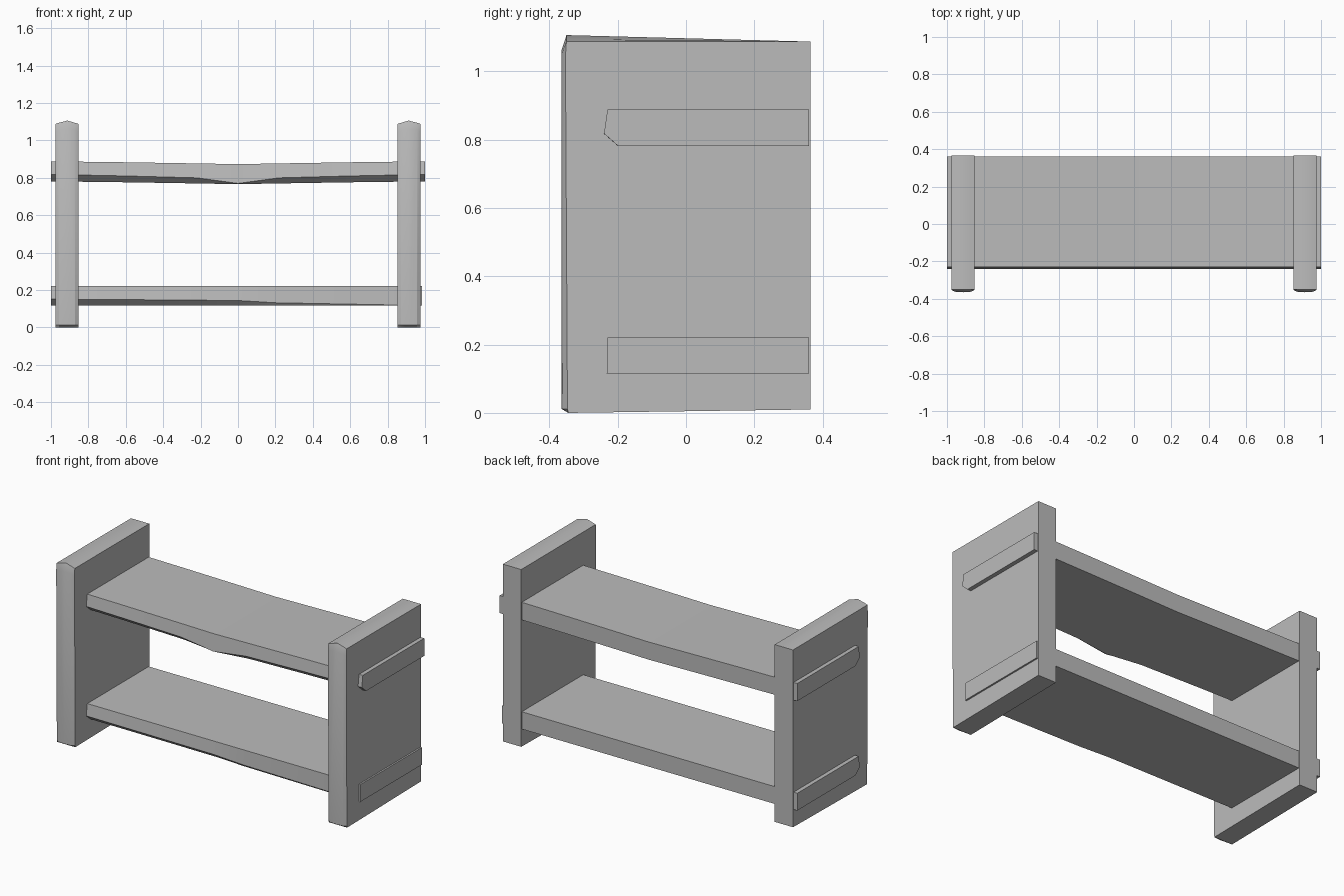
import bpy
import bmesh
from math import radians

cube = bpy.data.objects.get("Cube")
if cube:
    bpy.data.objects.remove(cube, do_unlink=True)

# One plain material for the whole piece
grey = bpy.data.materials.new("plain_grey")
grey.use_nodes = True
colour = (0.5, 0.5, 0.5, 1)
grey.diffuse_color = colour
grey.node_tree.nodes["Principled BSDF"].inputs["Base Color"].default_value = colour


def loft(name, sections):
    """Skin (x, ring of (y, z)) cross-sections into a closed board."""
    bm = bmesh.new()
    rings = [[bm.verts.new((x, y, z)) for y, z in ring] for x, ring in sections]
    for a, b in zip(rings, rings[1:]):
        for i in range(len(a)):
            j = (i + 1) % len(a)
            bm.faces.new((a[i], a[j], b[j], b[i]))
    bm.faces.new(rings[0])
    bm.faces.new(rings[-1])
    bmesh.ops.recalc_face_normals(bm, faces=bm.faces)
    mesh = bpy.data.meshes.new(name)
    bm.to_mesh(mesh)
    bm.free()
    mesh.materials.append(grey)
    obj = bpy.data.objects.new(name, mesh)
    bpy.context.collection.objects.link(obj)
    bpy.ops.object.select_all(action="DESELECT")
    obj.select_set(True)
    bpy.context.view_layer.objects.active = obj
    bpy.ops.object.shade_smooth_by_angle(angle=radians(25))


def panel_ring(front_bottom, front_top, shoulder, crest):
    return [(0.365, 0.01), (-0.345, 0.0), (front_bottom, 0.012),
            (front_top, shoulder), (-0.35, crest), (0.365, 1.087)]


# Upright end panels: worn front edges and a low crest along the top
def end_panel(name, side):
    edge = panel_ring(-0.347, -0.353, 1.045, 1.088)
    worn = panel_ring(-0.362, -0.362, 1.055, 1.094)
    crest = panel_ring(-0.365, -0.365, 1.06, 1.106)
    stations = [(0.852, edge), (0.872, worn), (0.912, crest),
                (0.957, worn), (0.975, edge)]
    loft(name, [(side * x, ring) for x, ring in stations])


# Shelf section: undercut front edge, cut is the size of the chamfer
def shelf_ring(top, bottom, cut, nose):
    return [(0.36, top), (-0.23, top), (nose, bottom + cut),
            (-0.235 + cut, bottom), (0.36, bottom)]


end_panel("left_end_panel", 1)
end_panel("right_end_panel", -1)

# Upper shelf sags gently and its undercut fades out at mid span
upper = []
for x, cut in ((-1, 0.037), (-0.6, 0.034), (-0.22, 0.03), (0, 0.004),
               (0.22, 0.03), (0.6, 0.034), (1, 0.037)):
    sag = 0.015 * (1 - abs(x)) ** 1.2
    upper.append((x, shelf_ring(0.888 - sag, 0.781 - sag, cut, -0.24)))
loft("upper_shelf", upper)

# Lower shelf is straight, undercut only toward one end
lower = [(x, shelf_ring(0.221, 0.116, cut, nose)) for x, cut, nose in
         ((-1, 0.035, -0.24), (-0.5, 0.032, -0.24), (0, 0.028, -0.238),
          (0.2, 0.016, -0.235), (0.85, 0.004, -0.231), (0.985, 0.002, -0.23))]
loft("lower_shelf", lower)
